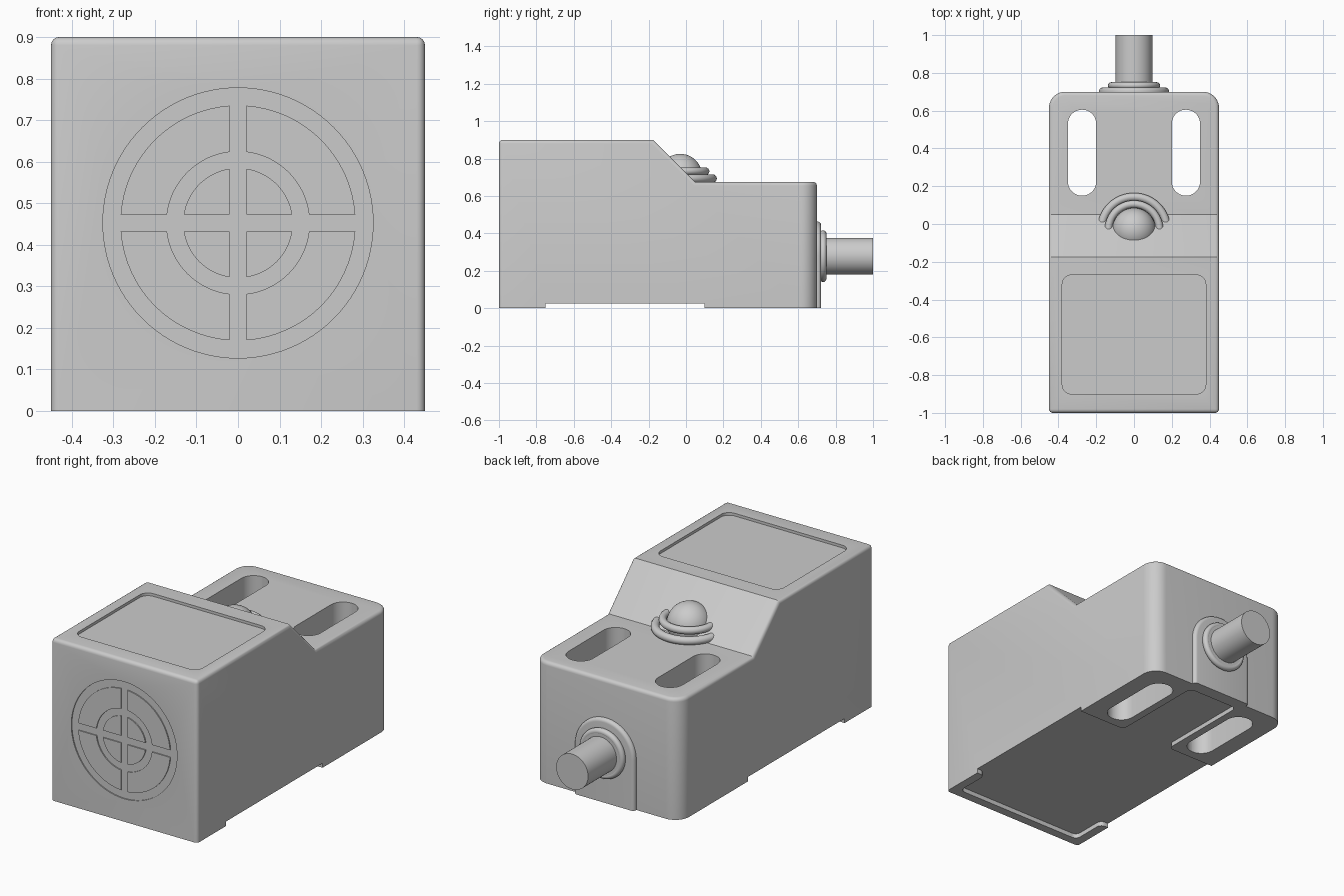
import bpy, bmesh, math
from mathutils import Matrix

cube = bpy.data.objects.get("Cube")
if cube:
    bpy.data.objects.remove(cube)

grey = bpy.data.materials.new("housing_grey")
grey.use_nodes = True
GREY = (0.6, 0.6, 0.6, 1)
grey.diffuse_color = GREY
grey.node_tree.nodes["Principled BSDF"].inputs["Base Color"].default_value = GREY


def finish(name, bm):
    bmesh.ops.recalc_face_normals(bm, faces=bm.faces)
    mesh = bpy.data.meshes.new(name)
    bm.to_mesh(mesh)
    bm.free()
    mesh.materials.append(grey)
    ob = bpy.data.objects.new(name, mesh)
    bpy.context.collection.objects.link(ob)
    return ob


def round_edges(bm, edges, radius, segments):
    bmesh.ops.bevel(bm, geom=edges, offset=radius, segments=segments,
                    profile=0.5, affect='EDGES', clamp_overlap=False)


def prism_mesh(points, axis, lo, hi, radius=0):
    """Extrude a 2D outline along an axis, rounding its corners."""
    place = {'x': lambda u, v, w: (w, u, v),
             'y': lambda u, v, w: (u, w, v),
             'z': lambda u, v, w: (u, v, w)}[axis]
    i = 'xyz'.index(axis)
    bm = bmesh.new()
    a = [bm.verts.new(place(u, v, lo)) for u, v in points]
    b = [bm.verts.new(place(u, v, hi)) for u, v in points]
    bm.faces.new(a)
    bm.faces.new(b)
    for k in range(len(a)):
        j = (k + 1) % len(a)
        bm.faces.new((a[k], a[j], b[j], b[k]))
    bmesh.ops.recalc_face_normals(bm, faces=bm.faces)
    if radius:
        along = [e for e in bm.edges
                 if abs(e.verts[0].co[i] - e.verts[1].co[i]) > abs(hi - lo) * 0.9]
        round_edges(bm, along, radius, 10)
    return bm


def prism(name, *args):
    return finish(name, prism_mesh(*args))


def rect(u0, u1, v0, v1):
    return [(u0, v0), (u1, v0), (u1, v1), (u0, v1)]


def circle(r, cv, n=96):
    return [(r * math.cos(math.tau * k / n), cv + r * math.sin(math.tau * k / n))
            for k in range(n)]


def smooth(ob):
    bpy.ops.object.select_all(action='DESELECT')
    ob.select_set(True)
    bpy.context.view_layer.objects.active = ob
    bpy.ops.object.shade_smooth_by_angle(angle=math.radians(35))


def cut(ob, cutter):
    mod = ob.modifiers.new("cut", 'BOOLEAN')
    mod.operation, mod.solver, mod.object = 'DIFFERENCE', 'EXACT', cutter
    bpy.context.view_layer.objects.active = ob
    bpy.ops.object.modifier_apply(modifier=mod.name)
    bpy.data.objects.remove(cutter)


# Housing: stepped profile with rounded back corners and softened top edges
bm = prism_mesh([(-1, 0), (0.7, 0), (0.7, 0.675), (0.05, 0.675), (-0.175, 0.9), (-1, 0.9)],
                'x', -0.45, 0.45)


def upright(e, y):
    p, q = (v.co for v in e.verts)
    return abs(p.z - q.z) > 0.3 and abs(p.y - y) < 0.01 and abs(q.y - y) < 0.01


round_edges(bm, [e for e in bm.edges if upright(e, 0.7)], 0.085, 10)
bm.normal_update()


def rim(e):
    zs = sorted(f.normal.z for f in e.link_faces)
    return abs(zs[0]) < 0.1 and zs[1] > 0.5


round_edges(bm, [e for e in bm.edges if rim(e) or upright(e, -1)], 0.02, 4)
housing = finish("housing", bm)

# Mounting slots, top label recess, underside recess, target recess
for s in (-1, 1):
    x = s * 0.275
    cut(housing, prism("slot_cutter", rect(x - 0.075, x + 0.075, 0.15, 0.605),
                       'z', -0.2, 1.2, 0.0745))
cut(housing, prism("label_cutter", rect(-0.38, 0.38, -0.9, -0.27), 'z', 0.885, 1.1, 0.05))
half = [(0.4, -0.95), (0.4, -0.75), (0.52, -0.75), (0.52, 0.1), (0.157, 0.1), (0.157, 0.65)]
outline = half + [(-x, y) for x, y in reversed(half)]
cut(housing, prism("underside_cutter", outline, 'z', -0.2, 0.025, 0.03))
TARGET_Z = 0.4525
cut(housing, prism("target_cutter", circle(0.325, TARGET_Z), 'y', -1.2, -0.994))
smooth(housing)


# Target sectors: four outer and four inner pieces flush with the front
def sector(inner, outer, turn, gap=0.02, n=16):
    def arc(r):
        a = math.asin(gap / r)
        return [(a + (math.pi / 2 - 2 * a) * k / n, r) for k in range(n + 1)]
    pts = arc(outer)
    pts += arc(inner)[::-1] if inner else [(math.pi / 4, gap * math.sqrt(2))]
    return [(r * math.cos(a + turn), TARGET_Z + r * math.sin(a + turn)) for a, r in pts]


for k in range(4):
    prism("target_outer_sector", sector(0.172, 0.283, k * math.pi / 2), 'y', -1, -0.993)
    prism("target_inner_sector", sector(0, 0.132, k * math.pi / 2), 'y', -1, -0.993)


# Round parts
def ring(name, major, minor, location, rotation=(0, 0, 0)):
    bpy.ops.mesh.primitive_torus_add(major_radius=major, minor_radius=minor,
                                     major_segments=64, minor_segments=16,
                                     location=location, rotation=rotation)
    ob = bpy.context.object
    ob.name = name
    ob.data.materials.append(grey)
    smooth(ob)


# Indicator lamp with two stepped rings
LAMP_Y = -0.03
bm = bmesh.new()
bmesh.ops.create_uvsphere(bm, u_segments=48, v_segments=24, radius=0.115,
                          matrix=Matrix.Translation((0, LAMP_Y, 0.71)))
smooth(finish("lamp_dome", bm))
ring("lamp_lower_ring", 0.173, 0.022, (0, LAMP_Y, 0.693))
ring("lamp_upper_ring", 0.135, 0.02, (0, LAMP_Y, 0.732))

# Cable entry: arched plate, collar and cable
CABLE_Z = 0.278
arch = [(-0.185, 0), (0.185, 0)] + [
    (0.185 * math.cos(math.pi * k / 32), CABLE_Z + 0.185 * math.sin(math.pi * k / 32))
    for k in range(33)]
bm = prism_mesh(arch, 'y', 0.65, 0.722)
outer = [e for e in bm.edges
         if all(v.co.y > 0.7 for v in e.verts) and any(v.co.z > 0.01 for v in e.verts)]
round_edges(bm, outer, 0.018, 5)
smooth(finish("cable_entry_plate", bm))
smooth(prism("cable_collar", circle(0.12, CABLE_Z), 'y', 0.7, 0.75))
ring("cable_collar_ring", 0.12, 0.018, (0, 0.733, CABLE_Z), (math.pi / 2, 0, 0))
smooth(prism("cable", circle(0.098, CABLE_Z, 64), 'y', 0.68, 1))
